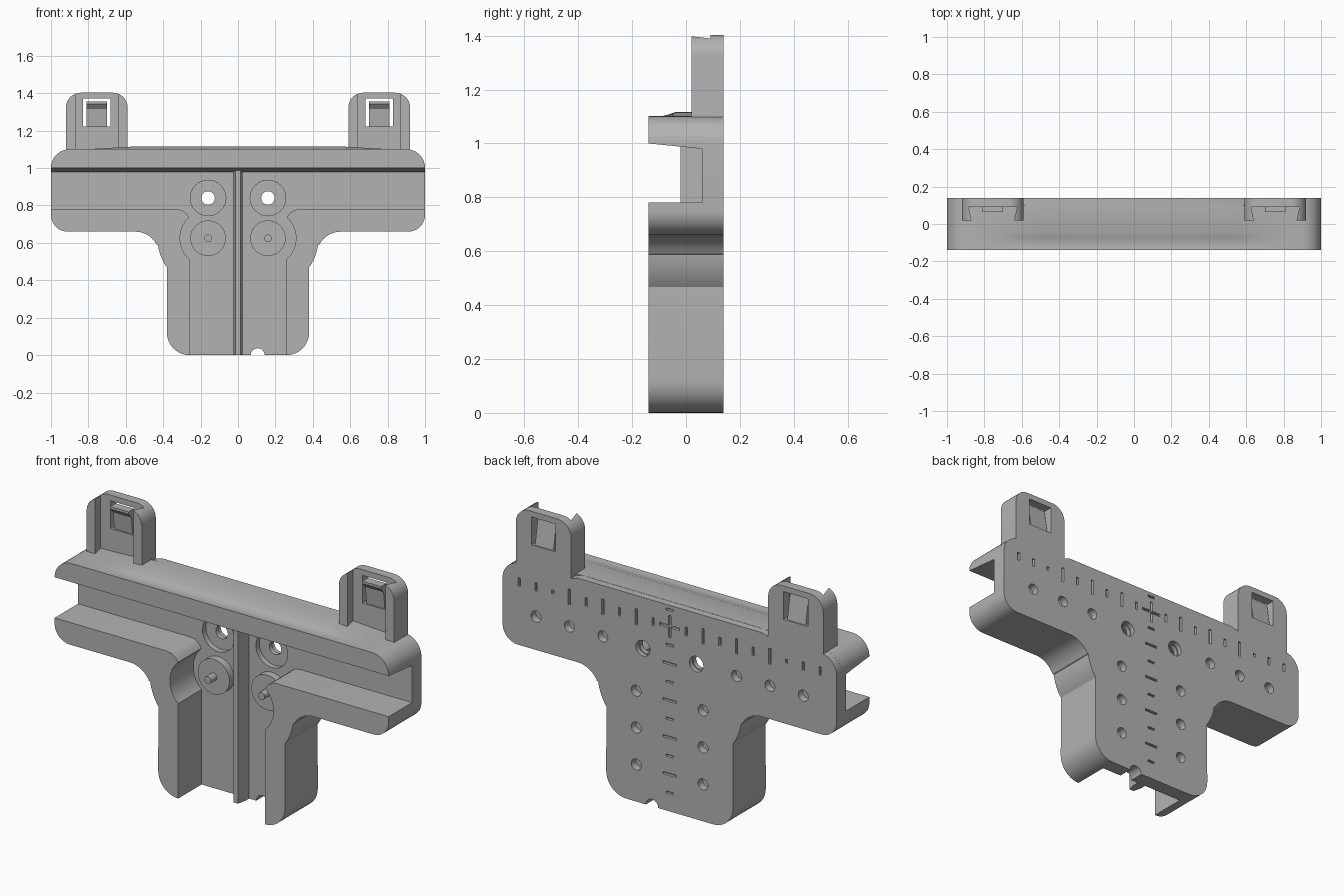
import bpy, bmesh
from math import cos, sin, radians, sqrt

if "Cube" in bpy.data.objects:
    bpy.data.objects.remove(bpy.data.objects["Cube"])

grey = bpy.data.materials.new("plain grey")
grey.use_nodes = True
colour = (0.45, 0.45, 0.45, 1)
grey.diffuse_color = colour
grey.node_tree.nodes["Principled BSDF"].inputs["Base Color"].default_value = colour


def arc(cx, cz, r, a0, a1, n=10):
    angles = [radians(a0 + (a1 - a0) * i / n) for i in range(n + 1)]
    return [(cx + r * cos(a), cz + r * sin(a)) for a in angles]


def circle(cx, cz, r, n=32):
    return arc(cx, cz, r, 0, 360, n)[:-1]


def rect(cx, cz, w, h):
    return [(cx + sx * w / 2, cz + sz * h / 2)
            for sx, sz in ((-1, -1), (1, -1), (1, 1), (-1, 1))]


def mirrored(pts):
    return [(-x, z) for x, z in reversed(pts)]


def loft(bm, rings):
    """Skin matching rings of points and cap both ends."""
    rows = [[bm.verts.new(p) for p in ring] for ring in rings]
    n = len(rows[0])
    for a, b in zip(rows, rows[1:]):
        for i in range(n):
            bm.faces.new((a[i], a[(i + 1) % n], b[(i + 1) % n], b[i]))
    bm.faces.new(rows[0][::-1])
    bm.faces.new(rows[-1])


def build(name, solids):
    bm = bmesh.new()
    for rings in solids:
        loft(bm, rings)
    bmesh.ops.recalc_face_normals(bm, faces=bm.faces[:])
    mesh = bpy.data.meshes.new(name)
    bm.to_mesh(mesh)
    bm.free()
    mesh.materials.append(grey)
    obj = bpy.data.objects.new(name, mesh)
    bpy.context.collection.objects.link(obj)
    return obj


def slab(pts, y0, y1):
    return [[(x, y, z) for x, z in pts] for y in (y0, y1)]


def column(pts, z0, z1):
    return [[(x, y, z) for x, y in pts] for z in (z0, z1)]


def activate(obj):
    bpy.ops.object.select_all(action='DESELECT')
    obj.select_set(True)
    bpy.context.view_layer.objects.active = obj


def cut(obj, solids):
    cutter = build("cutter", solids)
    cutter.hide_render = True
    mod = obj.modifiers.new("cut", 'BOOLEAN')
    mod.operation = 'DIFFERENCE'
    mod.solver = 'EXACT'
    mod.use_self = True
    mod.object = cutter
    activate(obj)
    bpy.ops.object.modifier_apply(modifier=mod.name)
    bpy.data.objects.remove(cutter)


def finish(obj):
    activate(obj)
    bpy.ops.object.shade_smooth_by_angle(angle=radians(30))


FRONT, FACE, BACK = -0.14, 0.06, 0.14
BOSS_X, BOSS_Z, HOLE_Z = 0.16, 0.625, 0.84

# Outer edge of the T from the arm end down to the foot
outer = (arc(0.91, 0.75, 0.09, 0, -90) + arc(0.55, 0.53, 0.13, 90, 152)
         + arc(BOSS_X, BOSS_Z, 0.27, -8, -36) + arc(0.26, 0.12, 0.12, 0, -90))

# T-shaped back plate
half = [(0.55, 1.115), (0.6, 1.1)] + arc(0.9, 1.0, 0.1, 90, 0) + outer
plate = build("back_plate", [slab(half + mirrored(half), FACE, BACK)])

# Recesses, screw holes, foot notch and ruler marks in the plate
cuts = [slab(circle(0.105, 0, 0.037), 0, 0.2)]
mark_y = (BACK - 0.015, BACK + 0.05)
for s in (-1, 1):
    cuts.append(slab(circle(s * BOSS_X, HOLE_Z, 0.095), 0, FACE + 0.03))
    cuts.append(slab(circle(s * BOSS_X, HOLE_Z, 0.036), 0, 0.2))
    for x, z in [(0.4, HOLE_Z), (0.6, HOLE_Z), (0.8, HOLE_Z), (0.2, 0.2), (0.2, 0.4), (0.2, 0.6)]:
        cuts.append(slab(circle(s * x, z, 0.03, 20), 0.1, 0.2))
    for i in range(1, 10):
        tall = 0.02 if i in (7,) else 0.045 if i % 2 or i == 8 else 0.085
        cuts.append(slab(rect(s * i / 10, 1.0, 0.014, tall), *mark_y))
for i in range(1, 12):
    if i != 10:
        wide = 0.045 if i % 2 else 0.08
        cuts.append(slab(rect(0, i / 10 - (0.01 if i > 10 else 0), wide, 0.012), *mark_y))
cuts += [slab(rect(0, 1.0, 0.12, 0.014), *mark_y), slab(rect(0, 1.0, 0.014, 0.12), *mark_y)]
cut(plate, cuts)
# Wider mouths of the two through holes at the back
cut(plate, [slab(circle(s * BOSS_X, HOLE_Z, 0.042), 0.115, 0.2) for s in (-1, 1)])
finish(plate)

# Solid arms that border the channels
inner = (arc(BOSS_X, BOSS_Z, 0.15, -48, 48, 16)
         + [(0.275, 0.757), (0.3, 0.775), (0.33, 0.78), (1, 0.78)])
arm = outer + inner
for name, pts in (("left_arm", arm), ("right_arm", mirrored(arm))):
    finish(build(name, [slab(pts, FRONT, FACE + 0.02)]))


# Top flange: rounded ends and a shallow crowned top
def flange_ring(x):
    over = max(0, abs(x) - 0.9)
    top = 1.0 + sqrt(max(0, 0.1 ** 2 - over ** 2)) + 0.001
    drop = top - 1.1
    f = min(1, max(0, (0.85 - abs(x)) / 0.35))
    f = f * f * (3 - 2 * f)
    tops = [(0.1, 0.015), (-0.04, 0.015), (-0.07, 0.005), (-0.1, -0.003), (-0.12, -0.002), (FRONT, 0)]
    crown = [(x, y, max(1.0005, 1.1 + drop + h * f)) for y, h in tops]
    return [(x, FRONT, 1.0), (x, FACE, 0.98), (x, 0.1, 0.98)] + crown


ends = [0.9 + 0.1 * sin(radians(a)) for a in range(0, 91, 10)]
stations = [0, 0.3, 0.5, 0.55, 0.6, 0.65, 0.7, 0.75, 0.8, 0.85] + ends
xs = [-x for x in reversed(stations[1:])] + stations
finish(build("top_flange", [[flange_ring(x) for x in xs]]))

# Tapered divider down the middle of the channel
rib = [(-0.025, 0.07), (-0.025, 0.03), (-0.014, -0.02), (0.014, -0.02), (0.025, 0.03), (0.025, 0.07)]
finish(build("centre_divider", [column(rib, 0, 0.99)]))

# Clip tabs, bosses and pins on both sides
for side, s in (("left", 1), ("right", -1)):
    cx = s * 0.755
    shape = ([(cx + 0.165, 1.06)] + arc(cx + 0.085, 1.323, 0.08, 0, 90)
             + arc(cx - 0.085, 1.323, 0.08, 90, 180) + [(cx - 0.165, 1.06)])
    tab = build(side + "_tab", [slab(shape, 0.02, BACK)])
    dovetail = [(cx - 0.11, 0.0), (cx + 0.11, 0.0), (cx + 0.13, 0.09), (cx - 0.13, 0.09)]
    cut(tab, [column(dovetail, 1.1, 1.5)])
    cut(tab, [slab(rect(cx, 1.297, 0.145, 0.15), 0, 0.2)])
    finish(tab)

    # Springy latch standing in the tab window
    latch = [(0.135, 1.215), (0.11, 1.355), (0.065, 1.355), (0.065, 1.342),
             (0.088, 1.315), (0.1, 1.215)]
    finish(build(side + "_latch", [[[(cx + d, y, z) for y, z in latch] for d in (-0.055, 0.055)]]))

    boss_x = s * BOSS_X
    finish(build(side + "_boss", [slab(circle(boss_x, BOSS_Z, 0.095), 0.02, 0.07)]))
    finish(build(side + "_pin", [slab(circle(boss_x, BOSS_Z, 0.02, 20), -0.03, 0.03)]))
